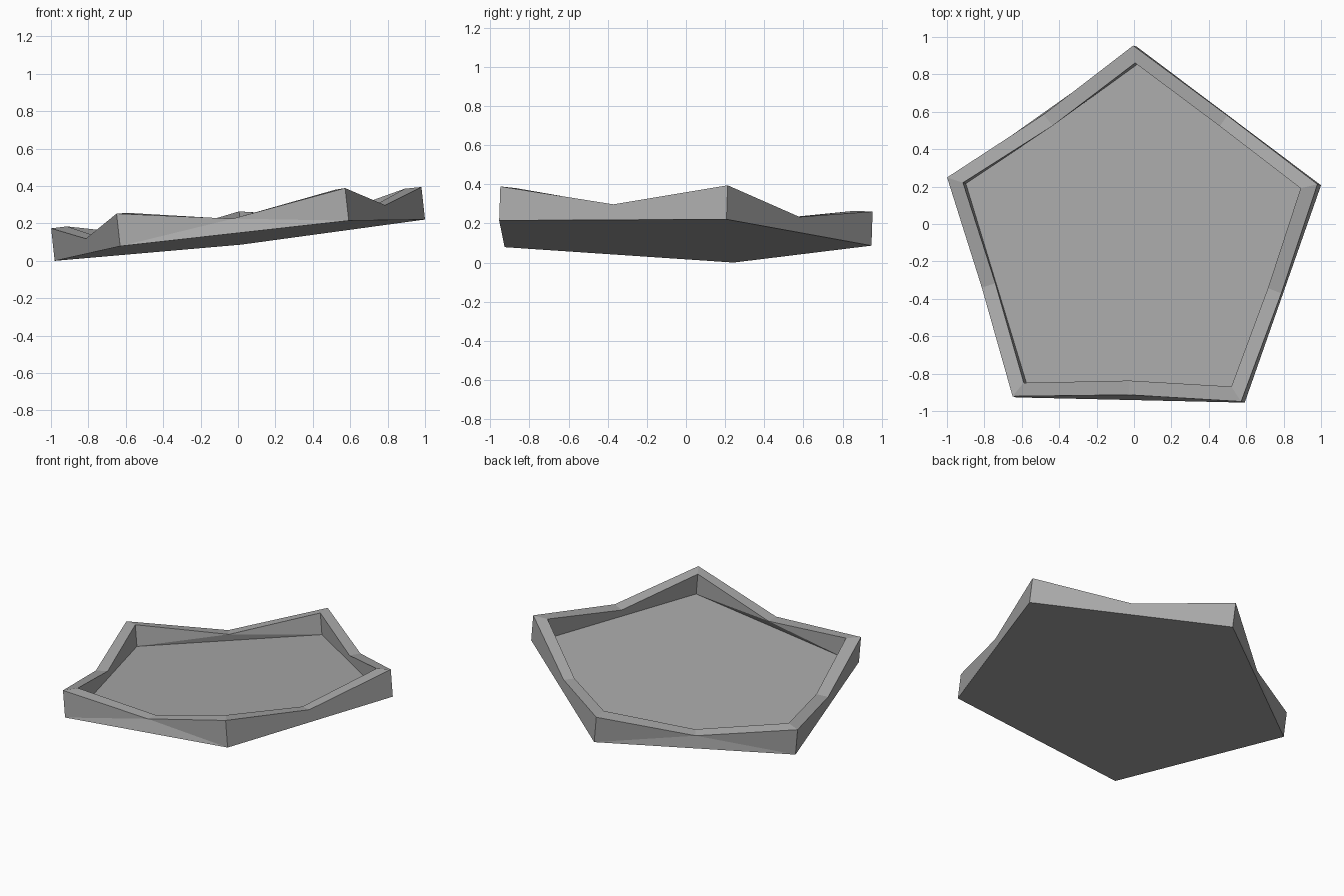
import bpy
import bmesh
from mathutils import Vector

cube = bpy.data.objects.get("Cube")
if cube:
    bpy.data.objects.remove(cube)

# Tilted base plane and the direction the walls rise in
SLOPE_X, SLOPE_Y, BASE = 0.111, -0.034, 0.117
UP = Vector((-SLOPE_X, -SLOPE_Y, 1)).normalized()
CORNER_H, MID_H, FLOOR_H = 0.175, 0.08, 0.035

# Corners counter-clockwise: back, left, front left, front right, right
OUTER = [(0.015, 0.948), (-0.98, 0.243), (-0.63, -0.927), (0.592, -0.955), (1.0, 0.207)]
INNER = [(0.025, 0.855), (-0.895, 0.215), (-0.57, -0.855), (0.54, -0.875), (0.91, 0.185)]
MID_INSET = [0.015, 0, 0.025, 0, 0]


def lift(point, height):
    x, y = point
    return Vector((x, y, BASE + SLOPE_X * x + SLOPE_Y * y)) + UP * height


def ring(bm, corners, base_height):
    """Base corners, raised top corners and the lower rim points between them."""
    low, top, mid = [], [], []
    for i, corner in enumerate(corners):
        a, b = Vector(corner), Vector(corners[(i + 1) % 5])
        inward = Vector((a.y - b.y, b.x - a.x)).normalized()
        low.append(bm.verts.new(lift(a, base_height)))
        top.append(bm.verts.new(lift(a, CORNER_H)))
        mid.append(bm.verts.new(lift((a + b) / 2 + inward * MID_INSET[i], MID_H)))
    return low, top, mid


# Five-sided shallow tray with a dipping rim
bm = bmesh.new()
o_low, o_top, o_mid = ring(bm, OUTER, 0)
i_low, i_top, i_mid = ring(bm, INNER, FLOOR_H)
bm.faces.new(o_low)
bm.faces.new(i_low)
for i in range(5):
    j = (i + 1) % 5
    for low, top, mid in ((o_low, o_top, o_mid), (i_low, i_top, i_mid)):
        bm.faces.new((low[i], low[j], mid[i]))
        bm.faces.new((low[i], mid[i], top[i]))
        bm.faces.new((low[j], top[j], mid[i]))
    bm.faces.new((o_top[i], o_mid[i], i_mid[i], i_top[i]))
    bm.faces.new((o_mid[i], o_top[j], i_top[j], i_mid[i]))
bmesh.ops.recalc_face_normals(bm, faces=bm.faces)
mesh = bpy.data.meshes.new("tray")
bm.to_mesh(mesh)
bm.free()

# Plain grey
grey = bpy.data.materials.new("grey")
grey.use_nodes = True
color = (0.4, 0.4, 0.4, 1)
grey.diffuse_color = color
grey.node_tree.nodes["Principled BSDF"].inputs["Base Color"].default_value = color
mesh.materials.append(grey)
tray = bpy.data.objects.new("tray", mesh)
bpy.context.scene.collection.objects.link(tray)
